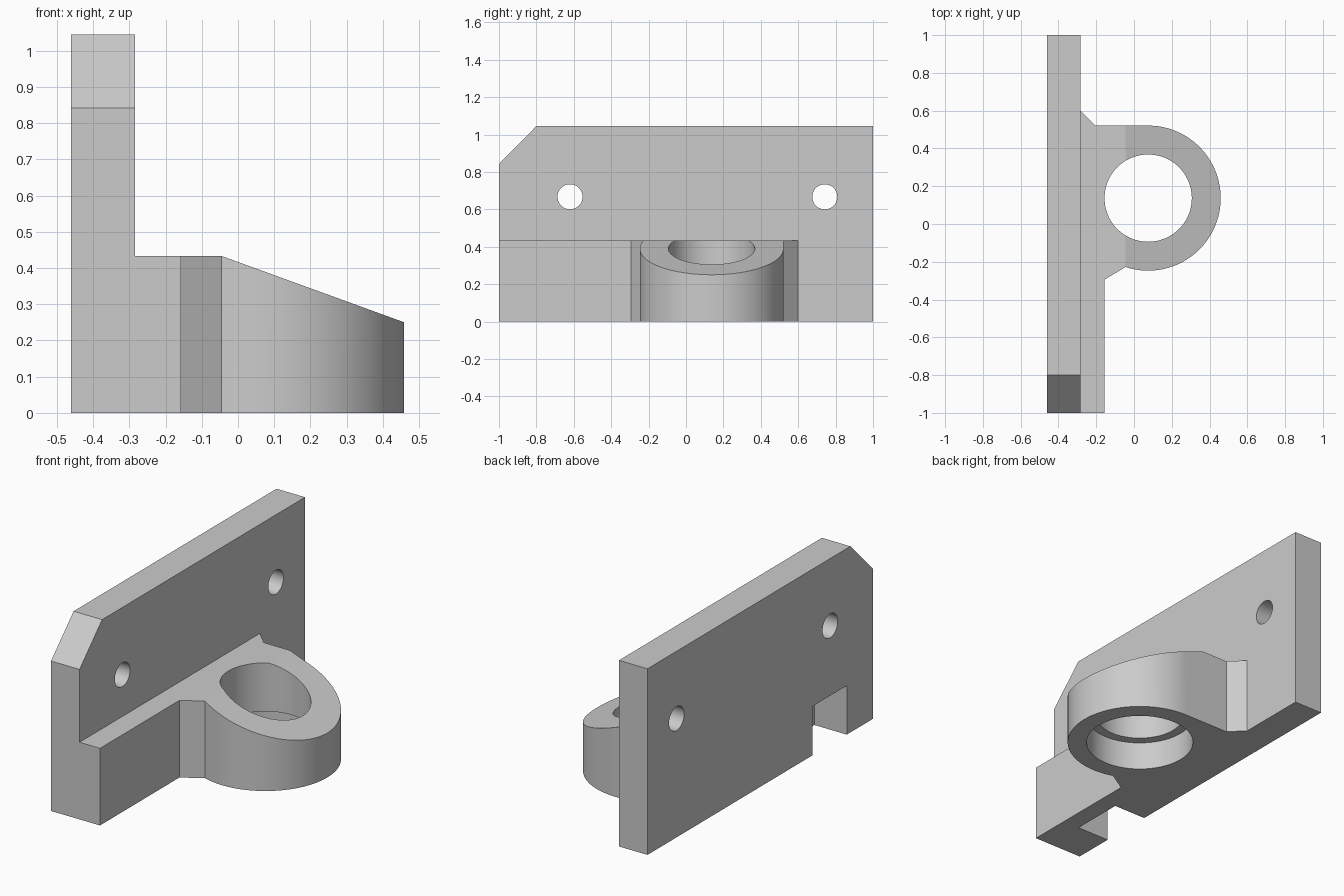
import bpy, bmesh, math
from mathutils import Matrix, Vector

cube = bpy.data.objects.get("Cube")
if cube:
    bpy.data.objects.remove(cube, do_unlink=True)

# Key dimensions
BACK, PLATE_FRONT, STEP_FRONT = -0.461, -0.284, -0.157
HEIGHT, STEP_TOP = 1.045, 0.433
RING = Vector((0.075, 0.137))
RING_R, BORE_R, SEAT_R, SEAT_DEPTH = 0.384, 0.231, 0.283, 0.16
SLOPE_X, TIP_Z = -0.045, 0.25

gray = bpy.data.materials.new("plain gray")
gray.use_nodes = True
color = (0.6, 0.6, 0.6, 1)
gray.diffuse_color = color
gray.node_tree.nodes["Principled BSDF"].inputs["Base Color"].default_value = color


def prism(name, outline, offset):
    """Extrude a planar 3D outline along an offset vector."""
    bm = bmesh.new()
    face = bm.faces.new([bm.verts.new(p) for p in outline])
    top = bmesh.ops.extrude_face_region(bm, geom=[face])["geom"]
    moved = [v for v in top if isinstance(v, bmesh.types.BMVert)]
    bmesh.ops.translate(bm, verts=moved, vec=offset)
    bmesh.ops.recalc_face_normals(bm, faces=bm.faces)
    mesh = bpy.data.meshes.new(name)
    bm.to_mesh(mesh)
    bm.free()
    mesh.materials.append(gray)
    obj = bpy.data.objects.new(name, mesh)
    bpy.context.collection.objects.link(obj)
    return obj


def circle(center, u, v, radius, count=96):
    turn = [2 * math.pi * i / count for i in range(count)]
    return [Vector(center) + radius * (math.cos(a) * Vector(u) + math.sin(a) * Vector(v))
            for a in turn]


def combine(target, tool, operation):
    """Apply a boolean and discard the tool object."""
    mod = target.modifiers.new(operation, 'BOOLEAN')
    mod.operation, mod.solver, mod.object = operation, 'EXACT', tool
    bpy.context.view_layer.objects.active = target
    bpy.ops.object.modifier_apply(modifier=mod.name)
    bpy.data.objects.remove(tool, do_unlink=True)


# Upright plate with one clipped corner
plate_side = [(-1, 0), (1, 0), (1, HEIGHT), (-0.8, HEIGHT), (-1, 0.842)]
bracket = prism("mounting_bracket", [(BACK, y, z) for y, z in plate_side],
                (PLATE_FRONT - BACK, 0, 0))

# Step and ring body, seen from above
start = math.atan2(-math.sqrt(RING_R**2 - (SLOPE_X - RING.x)**2), SLOPE_X - RING.x)
steps = 72
outline = [(BACK, 0.6), (BACK, -1), (STEP_FRONT, -1), (STEP_FRONT, -0.295)]
for i in range(steps + 1):
    a = start + (math.pi / 2 - start) * i / steps
    outline.append((RING.x + RING_R * math.cos(a), RING.y + RING_R * math.sin(a)))
outline += [(-0.205, RING.y + RING_R), (PLATE_FRONT, 0.6)]
body = prism("ring_body", [(x, y, 0) for x, y in outline], (0, 0, STEP_TOP))

# Sloping top of the ring
tip = RING.x + RING_R
drop = (TIP_Z - STEP_TOP) / (tip - SLOPE_X)
wedge = [(SLOPE_X, STEP_TOP), (1, STEP_TOP + drop * (1 - SLOPE_X)),
         (1, HEIGHT), (SLOPE_X, HEIGHT)]
combine(body, prism("slope_cutter", [(x, -0.8, z) for x, z in wedge], (0, 2, 0)), 'DIFFERENCE')
combine(bracket, body, 'UNION')

# Vertical bore, with a wider seat from below
X, Y, Z = Matrix.Identity(3)
for name, radius, top in (("bore_cutter", BORE_R, 1), ("seat_cutter", SEAT_R, SEAT_DEPTH)):
    ring = circle((RING.x, RING.y, -0.2), X, Y, radius)
    combine(bracket, prism(name, ring, (0, 0, top + 0.2)), 'DIFFERENCE')

# Two screw holes through the plate
for y in (-0.62, 0.742):
    hole = circle((-0.8, y, 0.667), Y, Z, 0.067, 48)
    combine(bracket, prism("screw_hole_cutter", hole, (1, 0, 0)), 'DIFFERENCE')

# Notch in the lower back edge
notch = [(-0.768, -0.2), (-0.465, -0.2), (-0.465, 0.275), (-0.768, 0.275)]
combine(bracket, prism("notch_cutter", [(-0.8, y, z) for y, z in notch], (0.54, 0, 0)),
        'DIFFERENCE')

# Smooth round walls, crisp edges
bpy.ops.object.select_all(action='DESELECT')
bracket.select_set(True)
bpy.context.view_layer.objects.active = bracket
bpy.ops.object.shade_smooth_by_angle(angle=math.radians(15))
